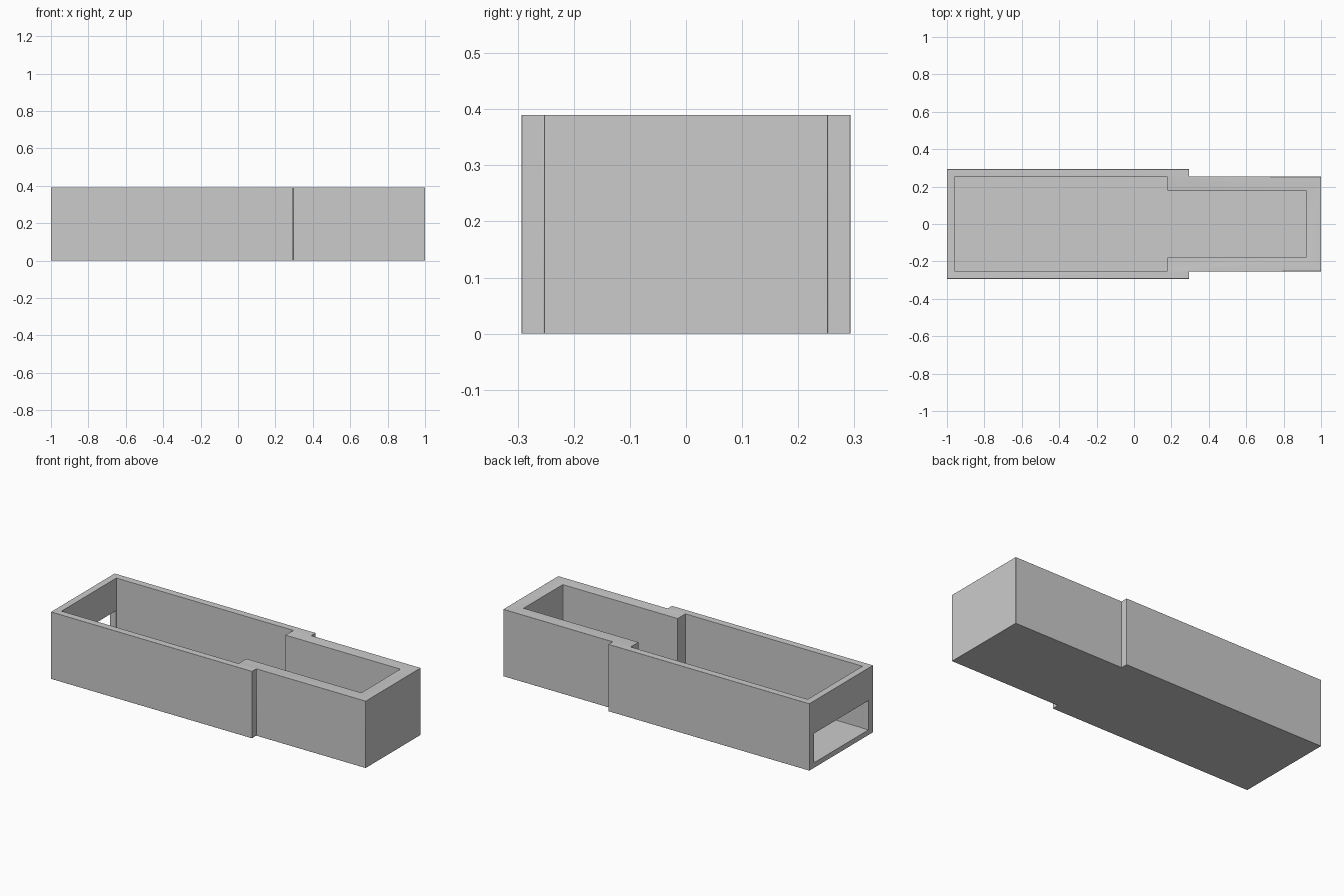
import bpy
import bmesh
import math

cube = bpy.data.objects.get("Cube")
if cube:
    bpy.data.objects.remove(cube, do_unlink=True)

grey = bpy.data.materials.new("plain_grey")
grey.use_nodes = True
colour = (0.6, 0.6, 0.6, 1)
grey.diffuse_color = colour
grey.node_tree.nodes["Principled BSDF"].inputs["Base Color"].default_value = colour


def prism(name, half_profile, z0, z1):
    """Extrude a plan that is symmetric about the x axis."""
    plan = half_profile + [(x, -y) for x, y in reversed(half_profile)]
    bm = bmesh.new()
    base = bm.faces.new([bm.verts.new((x, y, z0)) for x, y in plan])
    top = bmesh.ops.extrude_face_region(bm, geom=[base])["geom"]
    for v in top:
        if isinstance(v, bmesh.types.BMVert):
            v.co.z = z1
    bmesh.ops.recalc_face_normals(bm, faces=bm.faces)
    mesh = bpy.data.meshes.new(name)
    bm.to_mesh(mesh)
    bm.free()
    mesh.materials.append(grey)
    obj = bpy.data.objects.new(name, mesh)
    bpy.context.collection.objects.link(obj)
    return obj


def stepped(x0, step, x1, wide, narrow):
    return [(x0, wide), (step, wide), (step, narrow), (x1, narrow)]


floor_z = 0.03
height = 0.39

# Stepped outer tray
tray = prism("stepped_tray", stepped(-1, 0.295, 1, 0.293, 0.253), 0, height)

# Hollow inside and the low slot through the wide end
hollow = prism("hollow_cutter", stepped(-0.96, 0.18, 0.92, 0.252, 0.18), floor_z, 0.6)
slot = prism("slot_cutter", [(-1.2, 0.25), (-0.9, 0.25)], floor_z, 0.2)

for cutter in (hollow, slot):
    cut = tray.modifiers.new(cutter.name, 'BOOLEAN')
    cut.operation = 'DIFFERENCE'
    cut.solver = 'EXACT'
    cut.object = cutter
    cutter.hide_render = True
    cutter.hide_viewport = True

# Soft rounded edges
bevel = tray.modifiers.new("rounded_edges", 'BEVEL')
bevel.width = 0.018
bevel.segments = 4
bevel.limit_method = 'ANGLE'
bevel.angle_limit = math.radians(40)

bpy.ops.object.select_all(action='DESELECT')
tray.select_set(True)
bpy.context.view_layer.objects.active = tray
bpy.ops.object.shade_smooth_by_angle(angle=math.radians(35))
